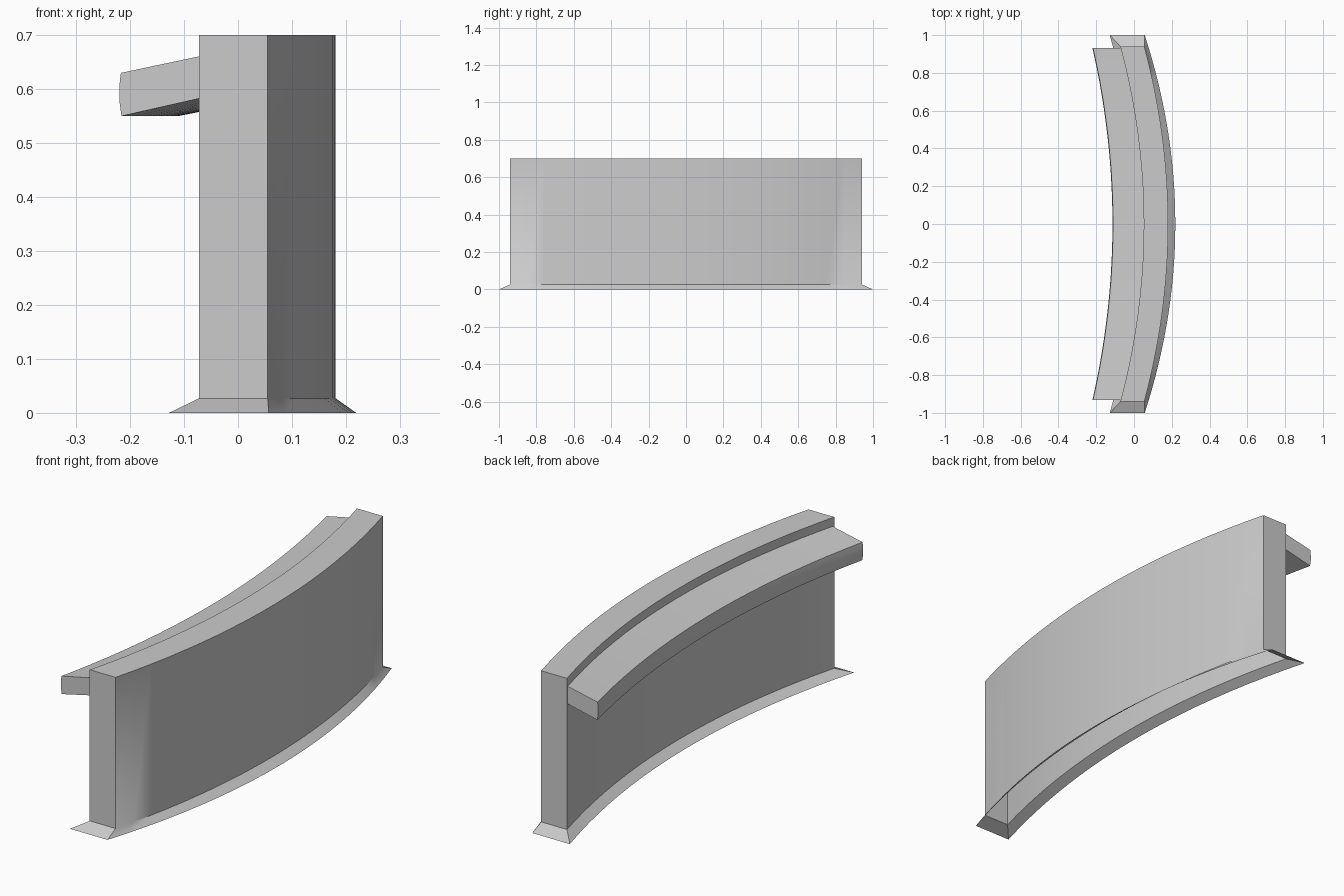
import bpy, bmesh, math

if "Cube" in bpy.data.objects:
    bpy.data.objects.remove(bpy.data.objects["Cube"])

SEGMENTS = 20


def sweep(name, profile, closed_ends=True):
    """Sweep a section along a bowed path.
    Each profile point: (x at the ends, bow towards +x at the middle, half length, z)."""
    bm = bmesh.new()
    rows = []
    for i in range(SEGMENTS + 1):
        t = -1 + 2 * i / SEGMENTS
        rows.append([bm.verts.new((x + bow * (1 - t * t), half * t, z))
                     for x, bow, half, z in profile])
    for a, b in zip(rows, rows[1:]):
        for j in range(len(profile) - 1):
            bm.faces.new((a[j], a[j + 1], b[j + 1], b[j]))
    if closed_ends:
        for row in (rows[0], rows[-1]):
            n = len(row)
            if name == "curved_wall":
                # end panel is split into a flared foot and an upright face
                bm.faces.new((row[0], row[1], row[n - 2], row[n - 1]))
                bm.faces.new(row[1:n - 1])
            else:
                bm.faces.new(row)
    bmesh.ops.recalc_face_normals(bm, faces=bm.faces)
    mesh = bpy.data.meshes.new(name)
    bm.to_mesh(mesh)
    bm.free()
    obj = bpy.data.objects.new(name, mesh)
    bpy.context.collection.objects.link(obj)
    bpy.ops.object.select_all(action='DESELECT')
    obj.select_set(True)
    bpy.context.view_layer.objects.active = obj
    bpy.ops.object.shade_smooth_by_angle(angle=math.radians(40))
    return obj


# Hollow wall shell with a flared foot, open underneath
sweep("curved_wall", [
    (0.057, 0.162, 1.00, 0.00),
    (0.055, 0.126, 0.94, 0.027),
    (0.055, 0.126, 0.94, 0.70),
    (-0.072, 0.124, 0.94, 0.70),
    (-0.072, 0.124, 0.94, 0.027),
    (-0.128, 0.140, 1.00, 0.00),
])

# Sloping ledge along the inner side of the wall
sweep("side_ledge", [
    (-0.070, 0.124, 0.932, 0.661),
    (-0.217, 0.106, 0.932, 0.630),
    (-0.220, 0.106, 0.932, 0.605),
    (-0.220, 0.106, 0.932, 0.580),
    (-0.216, 0.106, 0.932, 0.550),
    (-0.070, 0.124, 0.932, 0.583),
])
